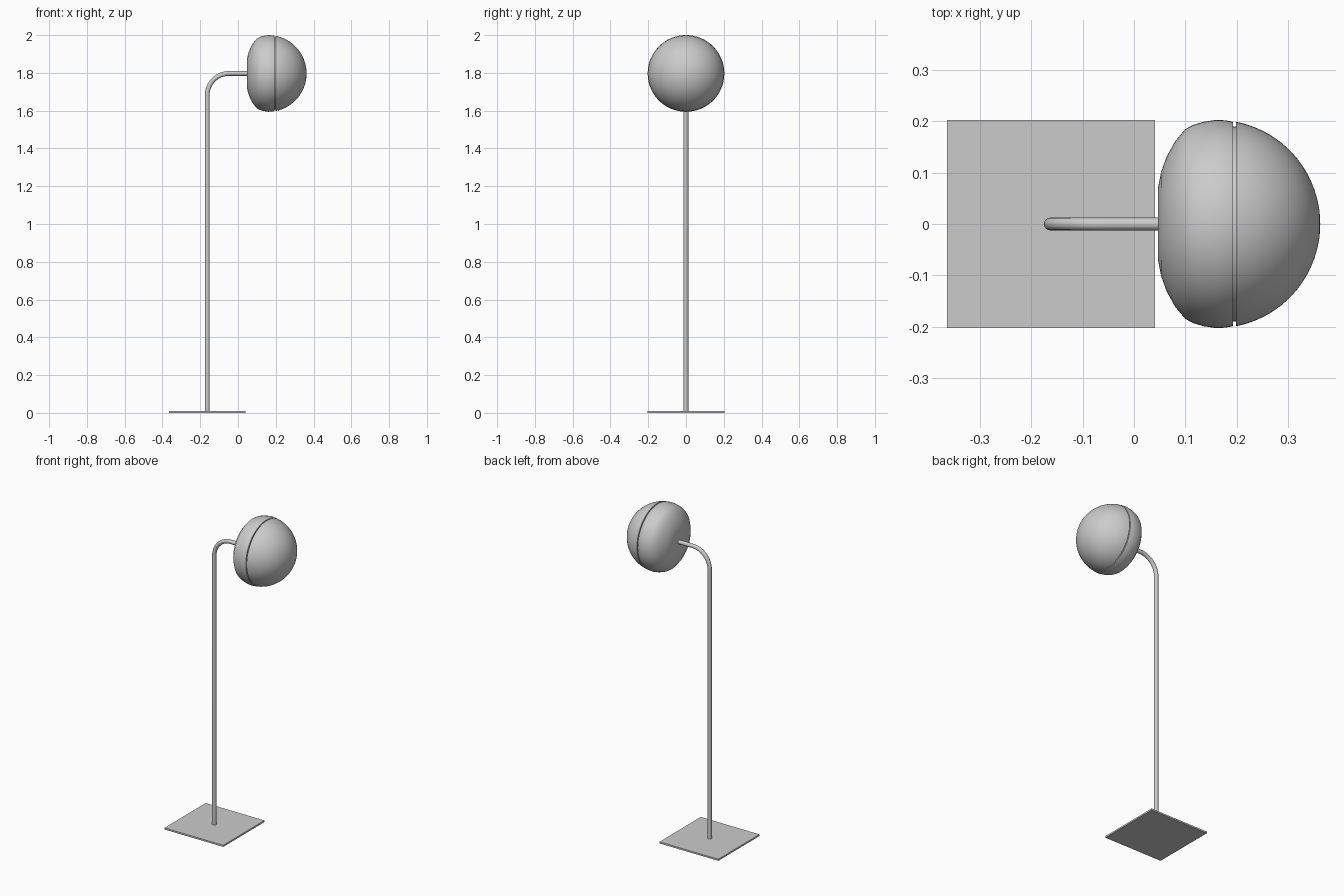
import bpy, bmesh, math
from mathutils import Vector, Matrix

if "Cube" in bpy.data.objects:
    bpy.data.objects.remove(bpy.data.objects["Cube"])

POLE_X, POLE_R = -0.163, 0.0125
HEAD_Z = 1.797


def lathe_x(name, profile, steps=64):
    """Revolve (x, radius) points around the horizontal head axis."""
    bm = bmesh.new()
    verts = [bm.verts.new((x, 0, r)) for x, r in profile]
    edges = [bm.edges.new(pair) for pair in zip(verts, verts[1:])]
    bmesh.ops.spin(bm, geom=verts + edges, cent=(0, 0, 0), axis=(1, 0, 0),
                   angle=math.tau, steps=steps, use_duplicate=False)
    bmesh.ops.remove_doubles(bm, verts=bm.verts, dist=1e-5)
    bmesh.ops.recalc_face_normals(bm, faces=bm.faces)
    return finish(name, bm, (0, 0, HEAD_Z))


def finish(name, bm, location):
    mesh = bpy.data.meshes.new(name)
    bm.to_mesh(mesh)
    bm.free()
    ob = bpy.data.objects.new(name, mesh)
    bpy.context.collection.objects.link(ob)
    ob.location = location
    smooth(ob)
    return ob


def smooth(ob):
    bpy.ops.object.select_all(action='DESELECT')
    ob.select_set(True)
    bpy.context.view_layer.objects.active = ob
    bpy.ops.object.shade_smooth_by_angle(angle=math.radians(35))


# Square floor plate
bm = bmesh.new()
bmesh.ops.create_cube(bm, size=1, matrix=Matrix.Diagonal((0.405, 0.405, 0.01, 1)))
finish("base_plate", bm, (POLE_X + 0.001, 0, 0.005))

# Bent tube: upright, quarter bend, short arm into the head
bend = 0.115
path = [Vector((POLE_X, 0, 0.0005))]
for i in range(17):
    a = math.pi / 2 * i / 16
    path.append(Vector((POLE_X + bend * (1 - math.cos(a)), 0,
                        HEAD_Z - bend * (1 - math.sin(a)))))
path.append(Vector((0.052, 0, HEAD_Z)))
curve = bpy.data.curves.new("pole", 'CURVE')
curve.dimensions = '3D'
curve.bevel_depth = POLE_R
curve.bevel_resolution = 6
curve.use_fill_caps = True
spline = curve.splines.new('POLY')
spline.points.add(len(path) - 1)
for point, co in zip(spline.points, path):
    point.co = (*co, 1)
pole = bpy.data.objects.new("pole", curve)
bpy.context.collection.objects.link(pole)
bpy.ops.object.select_all(action='DESELECT')
pole.select_set(True)
bpy.context.view_layer.objects.active = pole
bpy.ops.object.convert(target='MESH')
smooth(bpy.context.object)

# Rear housing: flat back, rounded shoulder, closed rim
lathe_x("lamp_housing", [
    (0.047, 0), (0.047, 0.072), (0.053, 0.102), (0.064, 0.132), (0.080, 0.161),
    (0.100, 0.185), (0.115, 0.193), (0.135, 0.199), (0.160, 0.203),
    (0.178, 0.202), (0.193, 0.199), (0.193, 0)])

# Recessed ring filling the seam
lathe_x("seam_ring", [(0.188, 0), (0.188, 0.190), (0.204, 0.190), (0.204, 0)])

# Domed front glass: part of a sphere
cx, rad = 0.160, 0.203
start = math.acos((0.199 - cx) / rad)
dome = [(0.199, 0)]
for i in range(21):
    a = start * (1 - i / 20)
    dome.append((cx + rad * math.cos(a), rad * math.sin(a)))
lathe_x("lamp_diffuser", dome)
